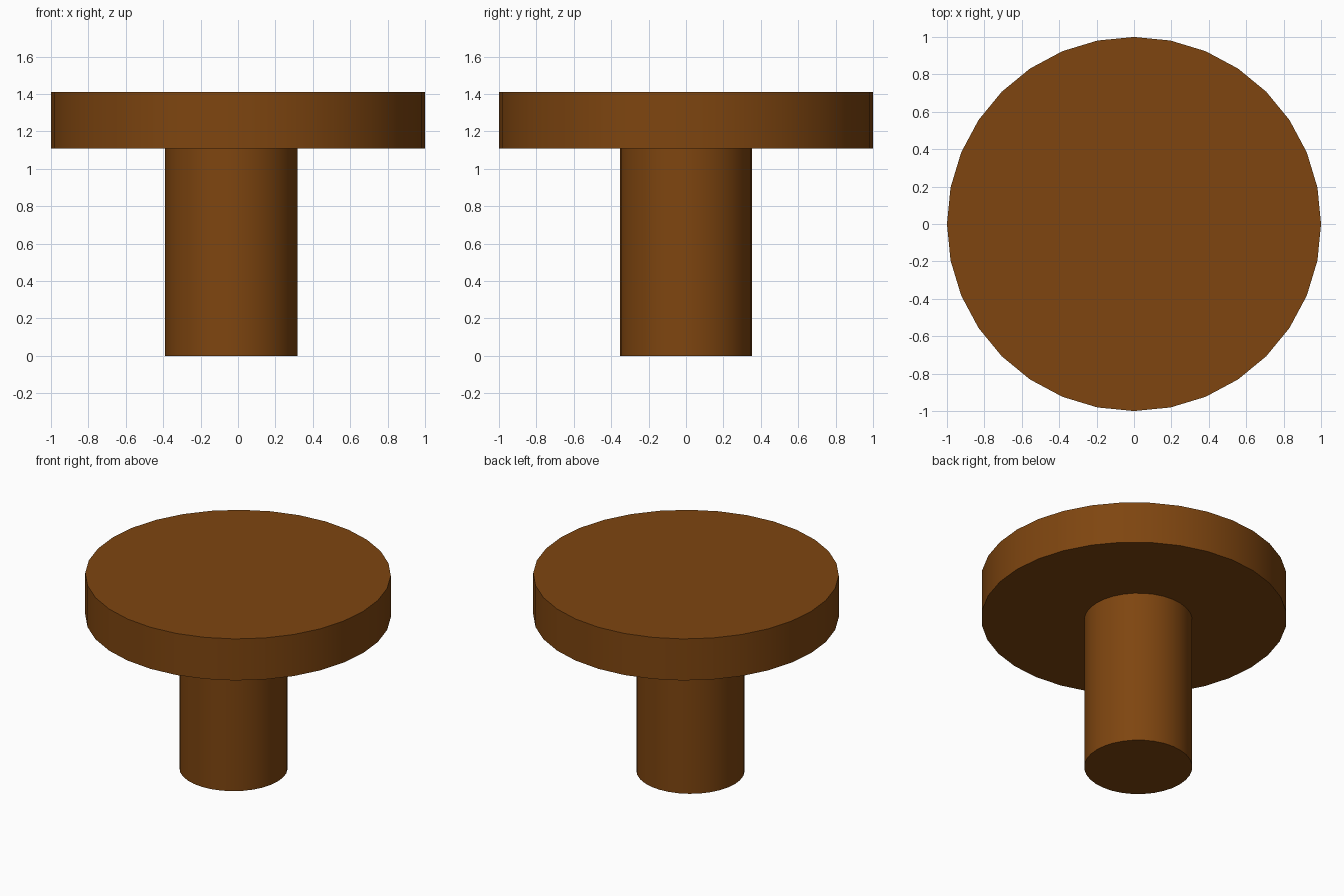
import bpy

if "Cube" in bpy.data.objects:
    bpy.data.objects.remove(bpy.data.objects["Cube"])

# Shared brown wood colour
wood = bpy.data.materials.new("brown_wood")
wood.diffuse_color = (0.21, 0.06, 0.005, 1)
wood.use_nodes = True
wood.node_tree.nodes["Principled BSDF"].inputs["Base Color"].default_value = wood.diffuse_color


def cylinder(name, radius, z0, z1, x=0.0):
    """Upright 32-sided cylinder between two heights."""
    bpy.ops.mesh.primitive_cylinder_add(
        vertices=32, radius=radius, depth=z1 - z0,
        location=(x, 0, (z0 + z1) / 2))
    obj = bpy.context.object
    obj.name = name
    obj.data.materials.append(wood)
    bpy.ops.object.shade_smooth_by_angle()
    return obj


# Round table top
cylinder("table_top", 1.0, 1.11, 1.41)

# Pedestal, set slightly off centre
cylinder("pedestal", 0.354, 0.0, 1.11, x=-0.036)
